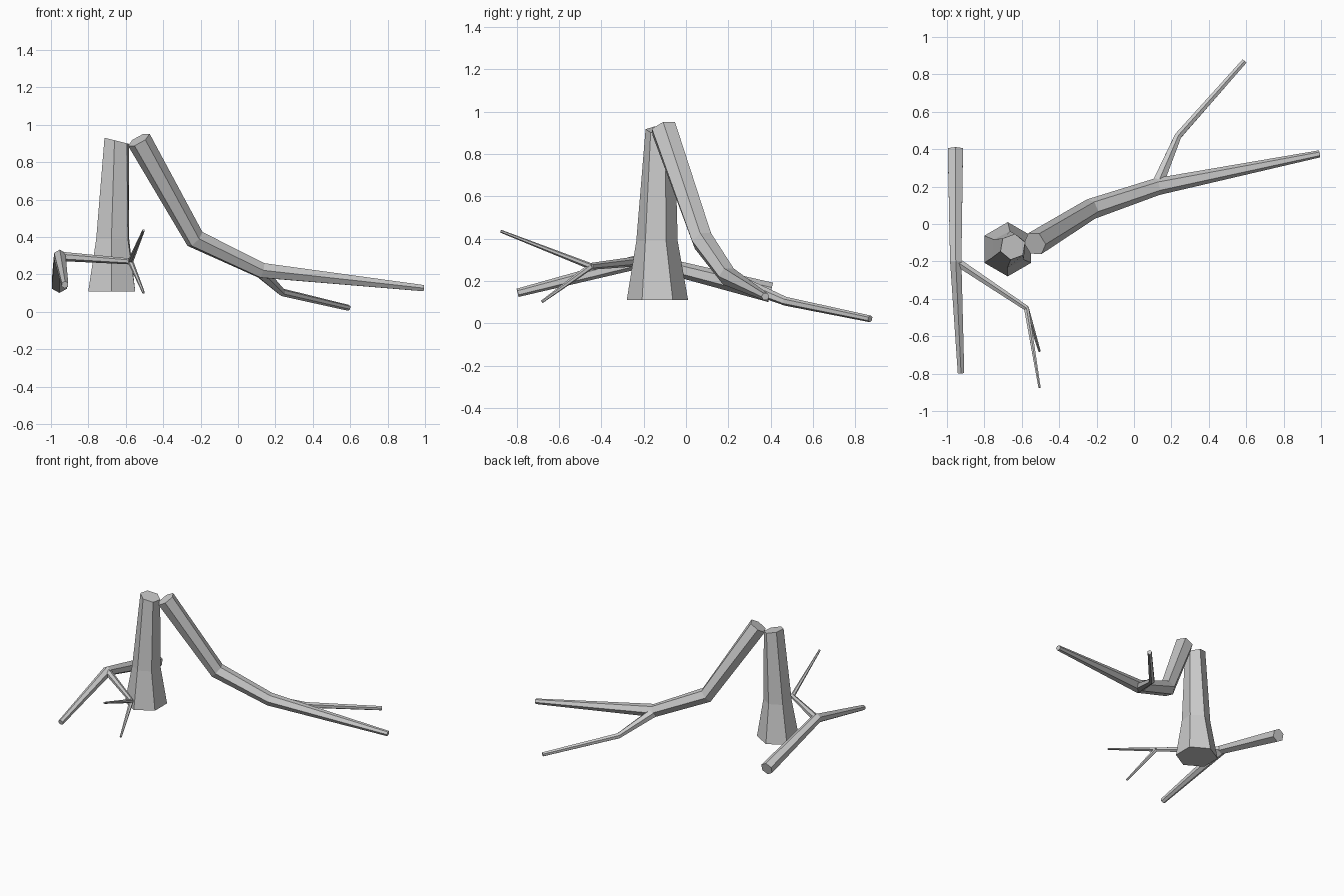
import bpy, bmesh
from math import cos, sin, pi, radians
from mathutils import Vector

cube = bpy.data.objects.get("Cube")
if cube:
    bpy.data.objects.remove(cube, do_unlink=True)

# One bark colour
bark = bpy.data.materials.new("grey_bark")
bark.use_nodes = True
grey = (0.6, 0.6, 0.6, 1)
bark.diffuse_color = grey
bark.node_tree.nodes["Principled BSDF"].inputs["Base Color"].default_value = grey

SIDES = 6


def skin_rings(name, rings):
    """Join six-sided rings into a closed faceted mesh."""
    bm = bmesh.new()
    loops = [[bm.verts.new(p) for p in ring] for ring in rings]
    for a, b in zip(loops, loops[1:]):
        for i in range(SIDES):
            j = (i + 1) % SIDES
            bm.faces.new((a[i], a[j], b[j], b[i]))
    bm.faces.new(loops[0][::-1])
    bm.faces.new(loops[-1])
    bmesh.ops.recalc_face_normals(bm, faces=bm.faces)
    mesh = bpy.data.meshes.new(name)
    bm.to_mesh(mesh)
    bm.free()
    mesh.materials.append(bark)
    obj = bpy.data.objects.new(name, mesh)
    bpy.context.collection.objects.link(obj)
    return obj


def limb(name, path, radii, roll=0):
    """Tapered limb along a path, mitred at each bend."""
    pts = [Vector(p) for p in path]
    rings = []
    for k, (p, r) in enumerate(zip(pts, radii)):
        before = (p - pts[max(k - 1, 0)]).normalized()
        after = (pts[min(k + 1, len(pts) - 1)] - p).normalized()
        along = (before + after).normalized()
        side = along.cross(Vector((0, 0, 1))).normalized()
        up = side.cross(along)
        angles = [radians(roll) + i * 2 * pi / SIDES for i in range(SIDES)]
        rings.append([p + r * (up * cos(a) + side * sin(a)) for a in angles])
    return skin_rings(name, rings)


# Broken standing trunk: flared foot, slightly twisted, sloping break
def trunk_ring(x, y, z, r, twist, slope):
    angles = [radians(twist) + pi / 2 + i * 2 * pi / SIDES for i in range(SIDES)]
    return [(x + r * cos(a), y + r * sin(a), z - slope * r * cos(a)) for a in angles]


skin_rings("trunk", [
    trunk_ring(-0.675, -0.135, 0.11, 0.145, 0, 0),
    trunk_ring(-0.67, -0.137, 0.39, 0.098, -4, 0),
    trunk_ring(-0.648, -0.122, 0.915, 0.07, -10, 0.25),
])

# Fallen upper trunk, leaning from the break, with its branch
limb("fallen_trunk",
     [(-0.53, -0.105, 0.92), (-0.23, 0.08, 0.39), (0.125, 0.2, 0.222), (0.992, 0.375, 0.127)],
     [0.066, 0.056, 0.046, 0.019], roll=30)
limb("fallen_trunk_branch",
     [(0.12, 0.2, 0.215), (0.235, 0.47, 0.105), (0.59, 0.87, 0.022)],
     [0.036, 0.021, 0.016])

# Loose branch lying beside the trunk, with forked twigs
limb("loose_branch",
     [(-0.955, 0.4, 0.147), (-0.953, -0.2, 0.298), (-0.925, -0.795, 0.145)],
     [0.047, 0.035, 0.02])
fork = (-0.575, -0.45, 0.27)
limb("side_twig", [(-0.95, -0.2, 0.297), fork], [0.025, 0.016])
for name, tip in (("upper_twig", (-0.505, -0.875, 0.436)),
                  ("lower_twig", (-0.505, -0.68, 0.103))):
    limb(name, [fork, tip], [0.015, 0.007])
